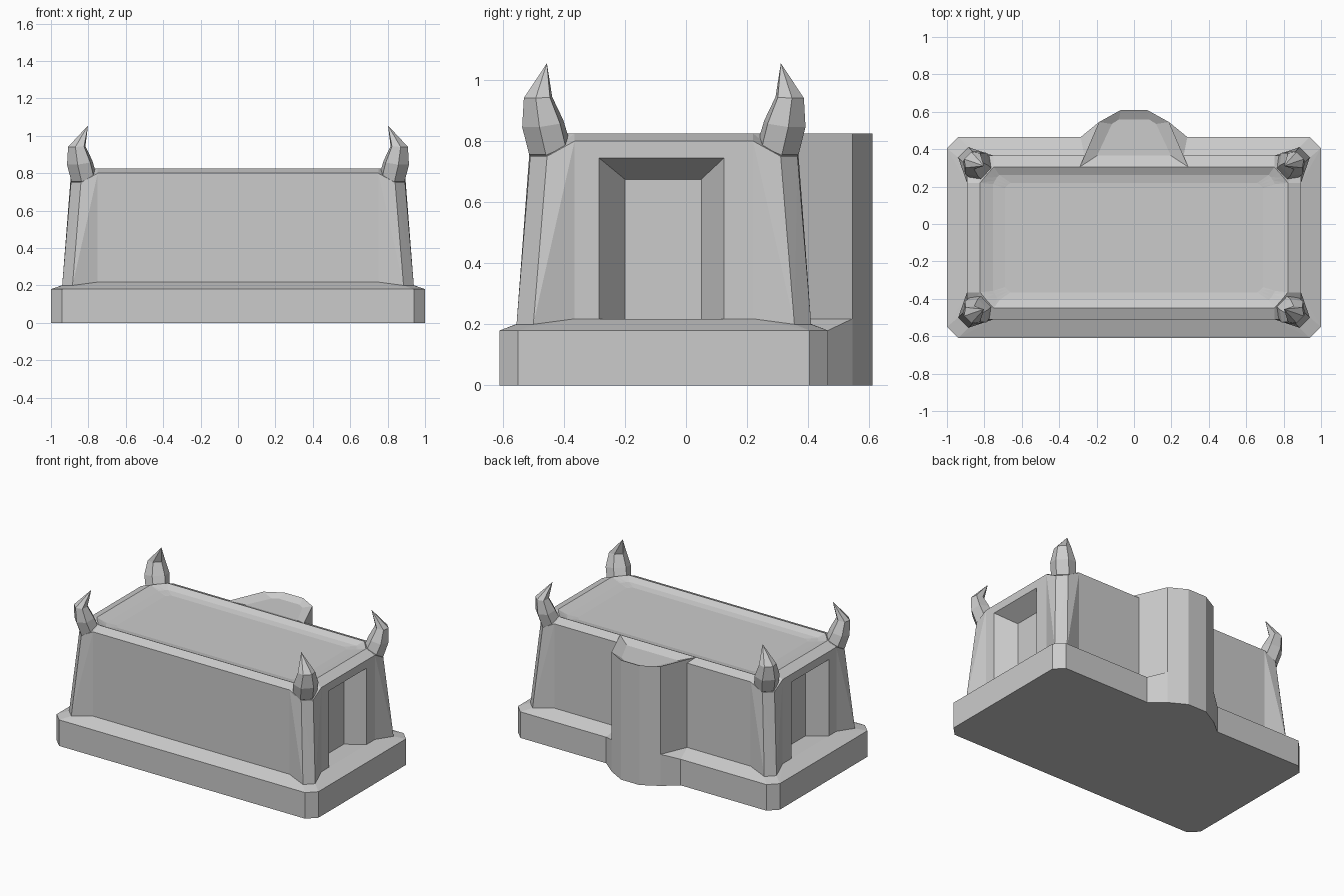
import bpy, bmesh, math
from mathutils import Vector

old = bpy.data.objects.get("Cube")
if old:
    bpy.data.objects.remove(old, do_unlink=True)

stone = bpy.data.materials.new("stone_grey")
stone.use_nodes = True
GREY = (0.6, 0.6, 0.6, 1)
stone.diffuse_color = GREY
stone.node_tree.nodes["Principled BSDF"].inputs["Base Color"].default_value = GREY

MID_Y = -0.0725  # centre line of the main block


def finish(name, bm):
    bmesh.ops.recalc_face_normals(bm, faces=bm.faces[:])
    mesh = bpy.data.meshes.new(name)
    bm.to_mesh(mesh)
    bm.free()
    mesh.materials.append(stone)
    obj = bpy.data.objects.new(name, mesh)
    bpy.context.collection.objects.link(obj)
    return obj


def loft(bm, rings, tip=None):
    rows = [[bm.verts.new(p) for p in ring] for ring in rings]
    n = len(rows[0])
    for a, b in zip(rows, rows[1:]):
        for i in range(n):
            j = (i + 1) % n
            bm.faces.new((a[i], a[j], b[j], b[i]))
    bm.faces.new(rows[0])
    if tip is None:
        bm.faces.new(rows[-1])
    else:
        end = bm.verts.new(tip)
        for i in range(n):
            bm.faces.new((rows[-1][i], rows[-1][(i + 1) % n], end))


def four_corners(quarter):
    """Turn one corner's points into a full symmetric ring."""
    ring = []
    for sx, sy in ((1, 1), (-1, 1), (-1, -1), (1, -1)):
        pts = quarter[::-1] if sx * sy > 0 else quarter
        ring += [(sx * x, MID_Y + sy * y, z) for x, y, z in pts]
    return ring


# Main block: plinth, upright walls, leaning corner piers, rim and sunken roof
def plinth(z):
    return [(.75, .5375, z), (.94, .5375, z), (1, .4775, z), (1, .2925, z)]


wall_foot = [(.75, .4375, .218), (.885, .4825, .2), (.94, .4275, .2), (.893, .2925, .218)]
wall_top = [(.75, .4375, .8), (.84, .4375, .75), (.893, .3825, .75), (.893, .2925, .8)]
crest = [(.75, .3775, .825), (.775, .35, .825), (.8, .321, .825), (.823, .2925, .825)]
slope = [(.72, .335, .803), (.732, .323, .803), (.743, .305, .803), (.754, .285, .803)]
roof = [(.66, .2925, .795), (.67, .285, .795), (.68, .275, .795), (.69, .265, .795)]

bm = bmesh.new()
loft(bm, [four_corners(q) for q in (plinth(0), plinth(.18), wall_foot, wall_top, crest, slope, roof)])
bmesh.ops.triangulate(bm, faces=[f for f in bm.faces if len(f.verts) == 4], quad_method='LONG_EDGE')
body = finish("main_block", bm)


# Splayed niches cut into both end walls
def niche_ring(side, t):
    x = side * (.893 - .12 * t)
    y0, y1 = -.285 + .085 * t, .125 - .075 * t
    z0, z1 = .218, .745 - .07 * t
    return [(x, y, z) for y, z in ((y0, z0), (y1, z0), (y1, z1), (y0, z1))]


for side in (1, -1):
    bm = bmesh.new()
    loft(bm, [niche_ring(side, -.2), niche_ring(side, 1)])
    cutter = finish("niche_cutter", bm)
    cutter.hide_render = True
    mod = body.modifiers.new("niche", 'BOOLEAN')
    mod.operation = 'DIFFERENCE'
    mod.solver = 'EXACT'
    mod.object = cutter
    bpy.context.view_layer.objects.active = body
    bpy.ops.object.modifier_apply(modifier=mod.name)
    bpy.data.objects.remove(cutter, do_unlink=True)


# Rear bay with a sunken top
def bay_ring(half, z):
    return [(x, y, z) for x, y in half + [(-x, y) for x, y in half[::-1]]]


bay_wall = [(.29, .305), (.187, .545), (.07, .61)]
bay_floor = [(.2, .36), (.118, .535), (.08, .56)]
bm = bmesh.new()
loft(bm, [bay_ring(bay_wall, 0), bay_ring(bay_wall, .825), bay_ring(bay_floor, .8)])
finish("rear_bay", bm)

# Plinth flares on each side of the bay
for side, label in ((1, "left"), (-1, "right")):
    bm = bmesh.new()
    for x, y, z in ((.285, .465, .18), (.187, .545, .218), (.15, .365, .218), (.265, .365, .218)):
        bm.verts.new((side * x, y, z))
        bm.verts.new((side * x, y, 0))
    bmesh.ops.convex_hull(bm, input=bm.verts[:])
    finish("bay_flare_" + label, bm)

# Curved corner horns: (inward shift, height, radius, inward tilt)
SECTIONS = [(.05, .76, .058, .5), (.041, .782, .077, .5), (.012, .857, .08, .2), (-.01, .943, .055, .05)]
for sx, sy, label in ((1, -1, "front_left"), (-1, -1, "front_right"),
                      (1, 1, "back_left"), (-1, 1, "back_right")):
    corner = Vector((sx * .855, MID_Y + sy * .405, 0))
    inward = Vector((-sx, -sy, 0)).normalized()
    across = Vector((-inward.y, inward.x, 0))
    rings = []
    for shift, z, r, tilt in SECTIONS:
        ring = []
        for k in range(6):
            a = math.radians(60 * k + 30)
            d = .8 * r * math.cos(a)
            ring.append(corner + inward * (shift + d) + across * r * math.sin(a)
                        + Vector((0, 0, z + tilt * d)))
        rings.append(ring)
    bm = bmesh.new()
    loft(bm, rings, corner + Vector((-sx * .053, -sy * .022, 1.055)))
    finish("horn_" + label, bm)
